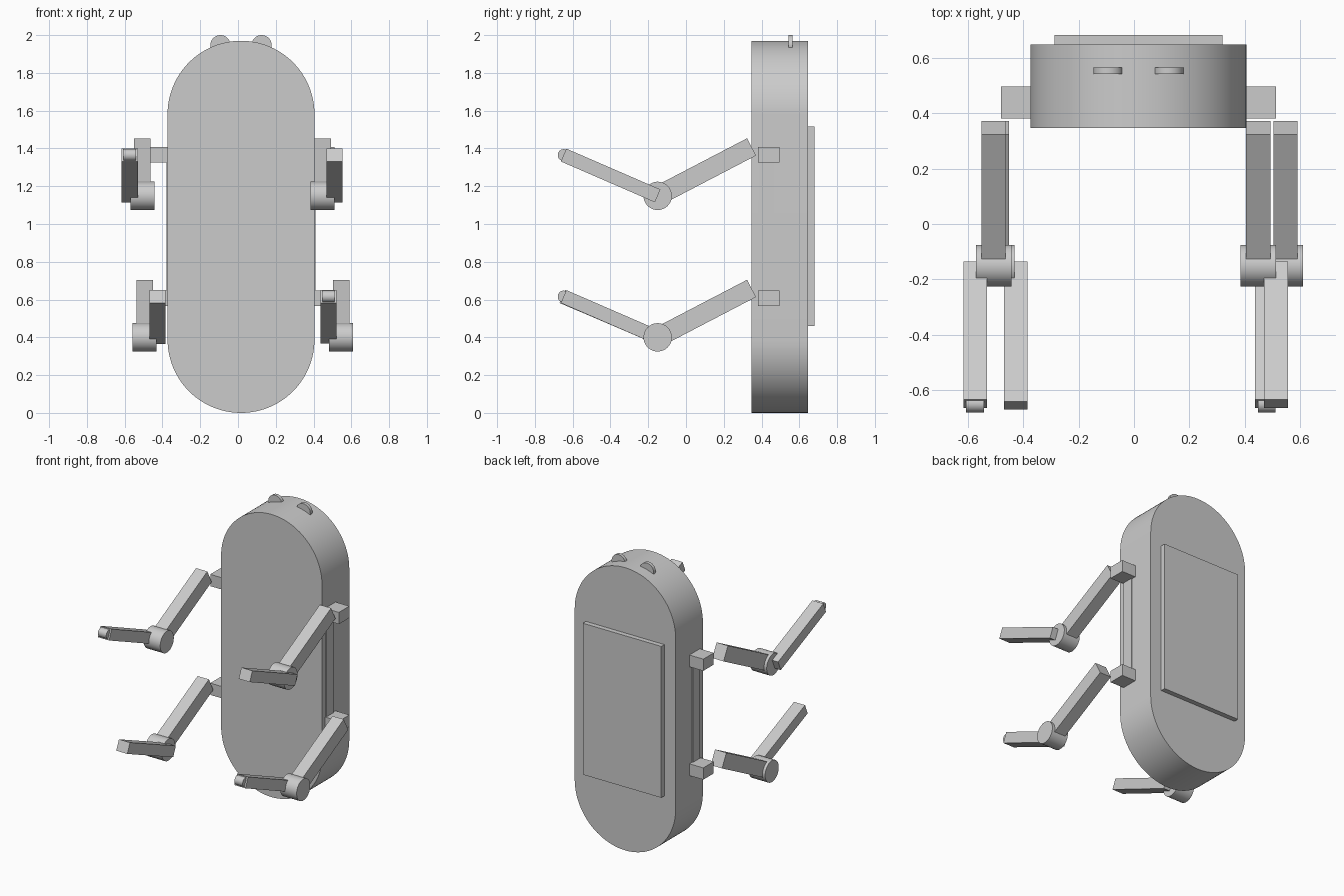
import bpy, bmesh, math
from mathutils import Matrix, Vector

if "Cube" in bpy.data.objects:
    bpy.data.objects.remove(bpy.data.objects["Cube"])

grey = bpy.data.materials.new("plain grey")
grey.diffuse_color = (0.6, 0.6, 0.6, 1)
grey.use_nodes = True
grey.node_tree.nodes["Principled BSDF"].inputs["Base Color"].default_value = grey.diffuse_color


def finish(name, bm, smooth=False):
    bmesh.ops.recalc_face_normals(bm, faces=bm.faces)
    me = bpy.data.meshes.new(name)
    bm.to_mesh(me)
    bm.free()
    me.materials.append(grey)
    ob = bpy.data.objects.new(name, me)
    bpy.context.collection.objects.link(ob)
    if smooth:
        bpy.ops.object.select_all(action='DESELECT')
        ob.select_set(True)
        bpy.context.view_layer.objects.active = ob
        bpy.ops.object.shade_smooth_by_angle(angle=math.radians(30))
    return ob


def box(name, x0, x1, y0, y1, z0, z1):
    bm = bmesh.new()
    c = Vector(((x0 + x1) / 2, (y0 + y1) / 2, (z0 + z1) / 2))
    m = Matrix.Translation(c) @ Matrix.Diagonal((x1 - x0, y1 - y0, z1 - z0, 1))
    bmesh.ops.create_cube(bm, size=1, matrix=m)
    return finish(name, bm)


def disc(name, centre, radius, depth, axis):
    """Cylinder lying along the x or y axis."""
    bm = bmesh.new()
    turn = Matrix.Rotation(math.pi / 2, 4, 'Y' if axis == 'x' else 'X')
    bmesh.ops.create_cone(bm, cap_ends=True, segments=48, radius1=radius, radius2=radius,
                          depth=depth, matrix=Matrix.Translation(centre) @ turn)
    return finish(name, bm, True)


def beam(name, x, a, b, width, thick):
    """Box running between two (y, z) points."""
    dy, dz = b[0] - a[0], b[1] - a[1]
    bm = bmesh.new()
    m = (Matrix.Translation((x, (a[0] + b[0]) / 2, (a[1] + b[1]) / 2))
         @ Matrix.Rotation(math.atan2(dz, dy), 4, 'X')
         @ Matrix.Diagonal((width, math.hypot(dy, dz), thick, 1)))
    bmesh.ops.create_cube(bm, size=1, matrix=m)
    return finish(name, bm)


# Body: capsule outline extruded front to back
CX, R, TOP, N = 0.016, 0.389, 1.97, 48
bm = bmesh.new()
outline = []
for cz, start in ((TOP - R, 0), (R, math.pi)):
    for i in range(N + 1):
        t = start + math.pi * i / N
        outline.append(bm.verts.new((CX + R * math.cos(t), 0.347, cz + R * math.sin(t))))
face = bm.faces.new(outline)
ext = bmesh.ops.extrude_face_region(bm, geom=[face])
bmesh.ops.translate(bm, vec=(0, 0.3, 0),
                    verts=[v for v in ext["geom"] if isinstance(v, bmesh.types.BMVert)])
finish("body", bm, True)

# Back panel
box("back_panel", -0.286, 0.319, 0.64, 0.681, 0.46, 1.515)

# Round bumps on top
for side in (-1, 1):
    disc("top_bump", (CX + side * 0.109, 0.553, 1.947), 0.053, 0.023, 'y')

# Side strips and shoulder blocks
for side in (-1, 1):
    xs = sorted((CX + side * 0.35, CX + side * (R + 0.006)))
    box("side_strip", *xs, 0.385, 0.465, 0.6, 1.37)
    xs = sorted((CX + side * 0.36, CX + side * 0.496))
    for z in (1.366, 0.608):
        box("shoulder_block", *xs, 0.38, 0.495, z - 0.041, z + 0.041)

# Limbs: (name, upper x, lower x, elbow z, reach y, has tip)
limbs = (
    ("upper_left", -0.506, -0.573, 1.149, -0.648, True),
    ("upper_right", 0.448, 0.512, 1.149, -0.648, False),
    ("lower_left", -0.494, -0.427, 0.400, -0.655, False),
    ("lower_right", 0.546, 0.479, 0.400, -0.648, True),
)
for name, ux, lx, z, reach, tip in limbs:
    elbow, end = (-0.15, z), (reach, z + 0.216)
    beam(name + "_arm", ux, (0.347, z + 0.259), elbow, 0.087, 0.103)
    disc(name + "_elbow", (ux, *elbow), 0.075, 0.127, 'x')
    beam(name + "_forearm", lx, elbow, end, 0.085, 0.074)
    if tip:
        disc(name + "_tip", (lx, *end), 0.031, 0.064, 'x')
